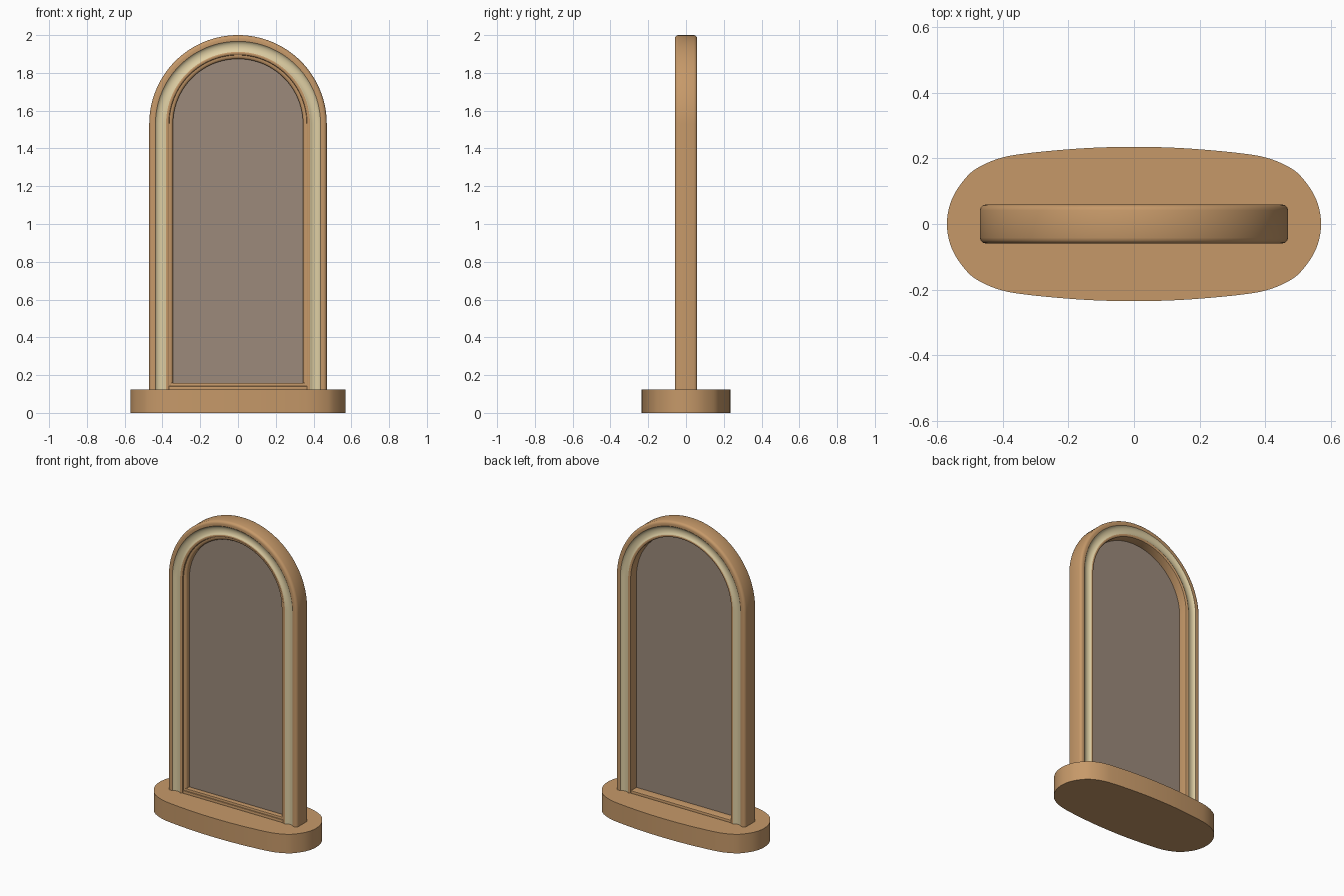
import bpy, bmesh, math
from mathutils import Vector
from mathutils.geometry import interpolate_bezier

if "Cube" in bpy.data.objects:
    bpy.data.objects.remove(bpy.data.objects["Cube"])

SPRING_Z = 1.53   # height where the arch starts
BASE_TOP = 0.125


def material(name, srgb):
    m = bpy.data.materials.new(name)
    lin = [((c / 255 + 0.055) / 1.055) ** 2.4 for c in srgb]
    m.diffuse_color = (*lin, 1)
    m.use_nodes = True
    m.node_tree.nodes["Principled BSDF"].inputs["Base Color"].default_value = m.diffuse_color
    return m


wood = material("warm wood", (198, 153, 105))
cream = material("cream inlay", (222, 206, 163))
glass = material("dusky mirror", (156, 138, 123))


def finish(name, bm, mats, angle=40):
    bmesh.ops.recalc_face_normals(bm, faces=bm.faces)
    me = bpy.data.meshes.new(name)
    bm.to_mesh(me)
    bm.free()
    ob = bpy.data.objects.new(name, me)
    bpy.context.collection.objects.link(ob)
    for m in mats:
        me.materials.append(m)
    bpy.ops.object.select_all(action='DESELECT')
    ob.select_set(True)
    bpy.context.view_layer.objects.active = ob
    bpy.ops.object.shade_smooth_by_angle(angle=math.radians(angle))
    return ob


def arch(r, bottom, steps=64):
    """Points (x, z) up one side, over the semicircle and down the other."""
    arc = [(r * math.cos(math.pi * i / steps), SPRING_Z + r * math.sin(math.pi * i / steps))
           for i in range(steps + 1)]
    return [(r, bottom)] + arc + [(-r, bottom)]


def sweep_arch(name, profile, mats, bottom, is_cream=lambda a, b: False):
    """Sweep a closed (radius, y) profile along the arch."""
    bm = bmesh.new()
    rails = [[bm.verts.new((x, y, z)) for x, z in arch(r, bottom)] for r, y in profile]
    n = len(profile)
    for k in range(n):
        a, b = rails[k], rails[(k + 1) % n]
        for i in range(len(a) - 1):
            f = bm.faces.new((a[i], a[i + 1], b[i + 1], b[i]))
            f.material_index = int(is_cream(profile[k], profile[(k + 1) % n]))
    for end in (0, -1):
        bm.faces.new([rail[end] for rail in rails])
    return finish(name, bm, mats)


def extrude(name, outline, vec, mats, bevel=0):
    bm = bmesh.new()
    face = bm.faces.new([bm.verts.new(p) for p in outline])
    res = bmesh.ops.extrude_face_region(bm, geom=[face])
    bmesh.ops.translate(bm, vec=vec, verts=[g for g in res['geom'] if isinstance(g, bmesh.types.BMVert)])
    if bevel:
        rim = [e for e in bm.edges if len(e.link_faces) == 2 and e.calc_face_angle(0) > 1.2]
        bmesh.ops.bevel(bm, geom=rim, offset=bevel, segments=2, profile=0.5, affect='EDGES')
    return finish(name, bm, mats)


def box(name, hx, y0, y1, z0, z1, bevel):
    pts = [(-hx, y0, z0), (hx, y0, z0), (hx, y1, z0), (-hx, y1, z0)]
    return extrude(name, pts, (0, 0, z1 - z0), [wood], bevel)


def smooth_loop(pts, steps=5):
    """Closed smooth curve through the points."""
    out, n = [], len(pts)
    p = [Vector(q) for q in pts]
    for i in range(n):
        a, b, c, d = (p[(i + k) % n] for k in (-1, 0, 1, 2))
        out += interpolate_bezier(b, b + (c - a) / 6, c - (d - b) / 6, c, steps + 1)[:-1]
    return out


# Base: oval plinth with gently bowed long sides
quarter = [(0.57, 0.0), (0.554, 0.078), (0.507, 0.147), (0.46, 0.18), (0.4, 0.203),
           (0.33, 0.215), (0.22, 0.226), (0.11, 0.233), (0.0, 0.235)]
half = quarter + [(-x, y) for x, y in quarter[-2::-1]]
outline = half + [(x, -y) for x, y in half[-2:0:-1]]
extrude("base", smooth_loop([(x, y, 0) for x, y in outline]), (0, 0, BASE_TOP), [wood])

# Arched frame: rounded corners and a concave cream groove on both faces
face_side = [(0.47, 0.042), (0.467, 0.051), (0.461, 0.057), (0.452, 0.059), (0.437, 0.058),
             (0.431, 0.052), (0.422, 0.048), (0.409, 0.046), (0.396, 0.048), (0.387, 0.052),
             (0.381, 0.057), (0.372, 0.057), (0.366, 0.053), (0.364, 0.046)]
profile = [(r, -y) for r, y in face_side] + face_side[::-1]


def in_groove(a, b):
    return all(0.38 < r < 0.438 for r, y in (a, b))


sweep_arch("frame", profile, [wood, cream], BASE_TOP - 0.01, in_groove)

# Thin inner bead on the front, holding the mirror
bead = [(0.368, -0.046), (0.356, -0.046), (0.348, -0.042), (0.344, -0.036),
        (0.344, -0.008), (0.368, -0.008)]
sweep_arch("inner_bead", bead, [wood], BASE_TOP - 0.005)

# Sill across the bottom, and the lower run of the bead
box("sill", 0.368, -0.052, 0.052, BASE_TOP - 0.01, 0.142, 0.004)
box("lower_bead", 0.36, -0.046, -0.008, 0.13, 0.158, 0.003)

# Mirror panel, near the middle of the frame's depth; its back covers the bead
extrude("mirror_panel", [(x, -0.014, z) for x, z in arch(0.366, 0.135)], (0, 0.009, 0), [glass])
